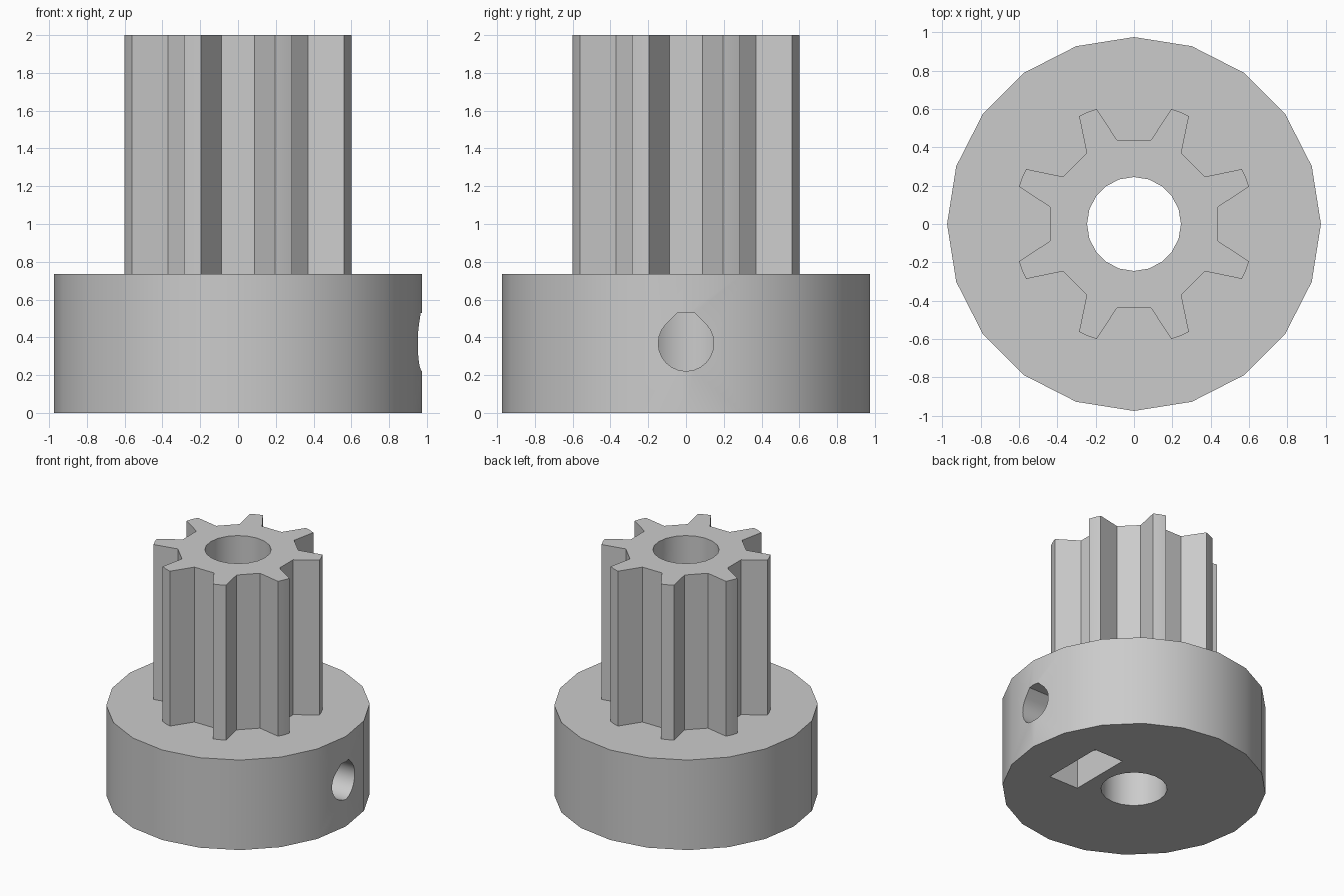
import bpy, bmesh
from math import cos, sin, pi, radians
from mathutils import Matrix, Vector

cube = bpy.data.objects.get("Cube")
if cube:
    bpy.data.objects.remove(cube, do_unlink=True)

BASE_TOP = 0.735
SCREW_Z = 0.368

grey = bpy.data.materials.new("plain_grey")
grey.use_nodes = True
colour = (0.6, 0.6, 0.6, 1)
grey.diffuse_color = colour
grey.node_tree.nodes["Principled BSDF"].inputs["Base Color"].default_value = colour


def prism(name, outline, low, high, along_x=False):
    """Extrude a counter-clockwise outline along z, or along x as (y, z) points."""
    def place(a, b, h):
        return (h, a, b) if along_x else (a, b, h)
    bm = bmesh.new()
    bottom = bm.faces.new([bm.verts.new(place(a, b, low)) for a, b in outline])
    shift = Vector(place(0, 0, high - low))
    top = bmesh.ops.extrude_face_region(bm, geom=[bottom], use_keep_orig=True)
    verts = [v for v in top["geom"] if isinstance(v, bmesh.types.BMVert)]
    bmesh.ops.translate(bm, vec=shift, verts=verts)
    bmesh.ops.recalc_face_normals(bm, faces=bm.faces)
    mesh = bpy.data.meshes.new(name)
    bm.to_mesh(mesh)
    bm.free()
    mesh.materials.append(grey)
    obj = bpy.data.objects.new(name, mesh)
    bpy.context.collection.objects.link(obj)
    return obj


def circle(radius, sides):
    return [(radius * cos(2 * pi * i / sides), radius * sin(2 * pi * i / sides))
            for i in range(sides)]


def combine(target, tool, operation):
    mod = target.modifiers.new(tool.name, 'BOOLEAN')
    mod.object = tool
    mod.operation = operation
    mod.solver = 'EXACT'
    bpy.context.view_layer.objects.active = target
    bpy.ops.object.modifier_apply(modifier=mod.name)
    bpy.data.objects.remove(tool, do_unlink=True)


# Wide base collar
pulley = prism("toothed_pulley", circle(0.975, 20), 0, BASE_TOP)

# Toothed barrel: one valley and one tooth, repeated eight times
tip = Vector((0.6, 0.195))
root = Vector((0.437, 0.088))
crest = Vector((0.632 * cos(pi / 8), 0.632 * sin(pi / 8)))


def across_tooth(p):
    return Vector(((p.x + p.y) / 2 ** 0.5, (p.x - p.y) / 2 ** 0.5))


tooth = [root, tip, crest, across_tooth(tip), across_tooth(root)]
gear = []
for k in range(8):
    turn = Matrix.Rotation(k * pi / 4, 2)
    gear += [tuple(turn @ p) for p in tooth]
combine(pulley, prism("toothed_barrel", gear, 0.3, 2), 'UNION')

# Shaft bore
combine(pulley, prism("shaft_bore", circle(0.245, 20), -0.2, 2.2), 'DIFFERENCE')

# Nut pocket, open at the bottom with a hexagonal roof
nut = [(-0.26, -0.2), (0.26, -0.2), (0.26, SCREW_Z + 0.15),
       (0, SCREW_Z + 0.3), (-0.26, SCREW_Z + 0.15)]
combine(pulley, prism("nut_pocket", nut, 0.33, 0.595, True), 'DIFFERENCE')

# Set screw hole with a truncated teardrop roof
r = 0.147
screw = [(r * cos(radians(t)), SCREW_Z + r * sin(radians(t)))
         for t in range(135, 406, 15)]
screw += [(0.048, SCREW_Z + 0.16), (-0.048, SCREW_Z + 0.16)]
combine(pulley, prism("screw_hole", screw, 0, 1.2, True), 'DIFFERENCE')

# Smooth round walls, crisp edges
bpy.ops.object.select_all(action='DESELECT')
pulley.select_set(True)
bpy.context.view_layer.objects.active = pulley
bpy.ops.object.shade_smooth_by_angle(angle=radians(30))
